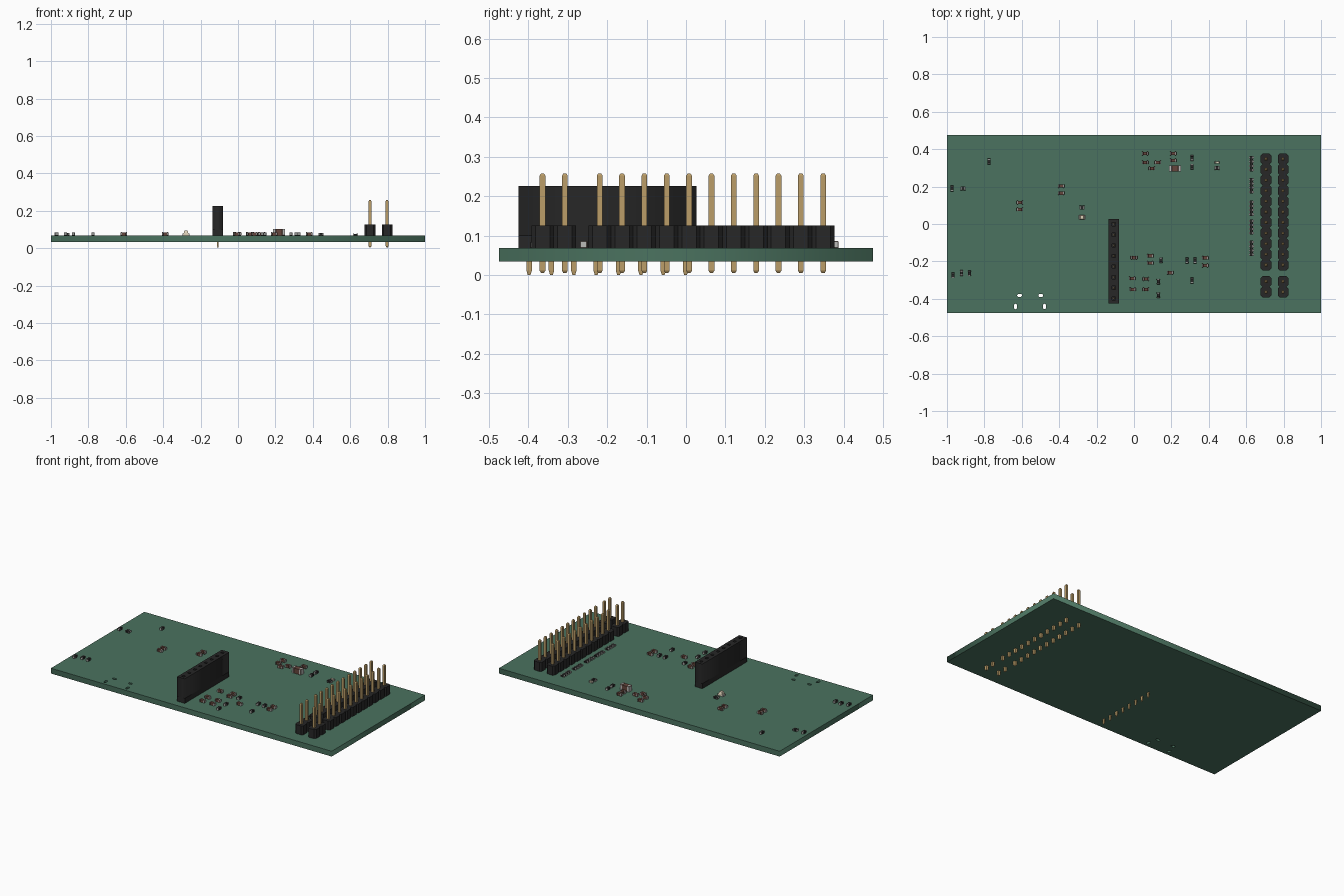
import bpy, bmesh, math
from mathutils import Matrix, Vector

if "Cube" in bpy.data.objects:
    bpy.data.objects.remove(bpy.data.objects["Cube"])

PITCH = 0.0567
TOP, BOTTOM = 0.068, 0.034


def mat(name, r, g, b):
    m = bpy.data.materials.new(name)
    m.diffuse_color = (r, g, b, 1)
    m.use_nodes = True
    m.node_tree.nodes["Principled BSDF"].inputs["Base Color"].default_value = m.diffuse_color
    return m


GREEN = mat("board_green", 0.07, 0.17, 0.115)
BLACK = mat("plastic_black", 0.02, 0.02, 0.02)
GOLD = mat("pin_gold", 0.5, 0.34, 0.14)
METAL = mat("terminal_metal", 0.5, 0.5, 0.48)
BROWN = mat("ceramic_brown", 0.13, 0.06, 0.045)
CREAM = mat("lens_cream", 0.75, 0.66, 0.5)


def finish(name, bm, mats, loc=(0, 0, 0), angle=0):
    bmesh.ops.recalc_face_normals(bm, faces=bm.faces)
    me = bpy.data.meshes.new(name)
    bm.to_mesh(me)
    bm.free()
    for m in mats:
        me.materials.append(m)
    ob = bpy.data.objects.new(name, me)
    ob.location = loc
    ob.rotation_euler.z = angle
    bpy.context.collection.objects.link(ob)
    return ob


def box(bm, x, y, z0, z1, w, d, slot=0, bevel=0):
    m = Matrix.Translation((x, y, (z0 + z1) / 2)) @ Matrix.Diagonal((w, d, z1 - z0, 1))
    vs = bmesh.ops.create_cube(bm, size=1, matrix=m)["verts"]
    for f in {f for v in vs for f in v.link_faces}:
        f.material_index = slot
    if bevel:
        edges = list({e for v in vs for e in v.link_edges})
        bmesh.ops.bevel(bm, geom=edges, offset=bevel, segments=1, affect="EDGES")


def loft(bm, rings, slot=0):
    """Skin a stack of rings with matching point counts and cap both ends."""
    vr = [[bm.verts.new(p) for p in r] for r in rings]
    n = len(vr[0])
    faces = [bm.faces.new(vr[0][::-1]), bm.faces.new(vr[-1])]
    for a, b in zip(vr, vr[1:]):
        faces += [bm.faces.new((a[i], a[(i + 1) % n], b[(i + 1) % n], b[i])) for i in range(n)]
    for f in faces:
        f.material_index = slot


def rect(x, y, w, d):
    return [(x + sx * w / 2, y + sy * d / 2) for sx, sy in ((-1, -1), (1, -1), (1, 1), (-1, 1))]


def pin(bm, x, y, z0, z1, w, d, tip=0.006):
    # square post with tapered ends
    rings = [(z0, 0.5), (z0 + tip, 1), (z1 - tip, 1), (z1, 0.5)]
    loft(bm, [[(*p, z) for p in rect(x, y, w * s, d * s)] for z, s in rings])


def slot_outline(x, y, w, d, n=6):
    # stadium-shaped hole
    r = min(w, d) / 2
    ax = Vector((w / 2 - r, 0)) if w > d else Vector((0, d / 2 - r))
    base = -math.pi / 2 if w > d else 0
    pts = []
    for k, s in enumerate((1, -1)):
        for i in range(n + 1):
            a = base + math.pi * (k + i / n)
            pts.append((x + s * ax.x + r * math.cos(a), y + s * ax.y + r * math.sin(a)))
    return pts


def plate(name, loops, z0, z1, material):
    # flat outline with holes, extruded
    cu = bpy.data.curves.new(name, "CURVE")
    cu.dimensions, cu.fill_mode, cu.extrude = "2D", "BOTH", (z1 - z0) / 2
    for loop in loops:
        sp = cu.splines.new("POLY")
        sp.points.add(len(loop) - 1)
        for p, co in zip(sp.points, loop):
            p.co = (*co, 0, 1)
        sp.use_cyclic_u = True
    cu.materials.append(material)
    ob = bpy.data.objects.new(name, cu)
    ob.location.z = (z0 + z1) / 2
    bpy.context.collection.objects.link(ob)
    bpy.ops.object.select_all(action="DESELECT")
    ob.select_set(True)
    bpy.context.view_layer.objects.active = ob
    bpy.ops.object.convert(target="MESH")


# Circuit board with four mounting slots
holes = [(-0.612, -0.382, 0.026, 0.016), (-0.499, -0.382, 0.026, 0.016),
         (-0.633, -0.441, 0.016, 0.030), (-0.478, -0.441, 0.016, 0.030)]
plate("circuit_board", [rect(0, 0, 2, 0.95)] + [slot_outline(*h) for h in holes],
      BOTTOM, TOP, GREEN)


# Pin headers: a chamfered black block and gold post for every pin
def pin_header(name, x, y0, count):
    body, posts = bmesh.new(), bmesh.new()
    h, c = PITCH / 2, 0.010
    for i in range(count):
        y = y0 + i * PITCH
        oct_pts = [(-h + c, -h), (h - c, -h), (h, -h + c), (h, h - c),
                   (h - c, h), (-h + c, h), (-h, h - c), (-h, -h + c)]
        loft(body, [[(x + a, y + b, z) for a, b in oct_pts] for z in (TOP, 0.126)])
        pin(posts, x, y, 0.005, 0.258, 0.0145, 0.0145)
    finish(name + "_body", body, [BLACK])
    finish(name + "_pins", posts, [GOLD])


for side, x in (("inner", 0.706), ("outer", 0.797)):
    pin_header(side + "_long_header", x, -0.219, 11)
    pin_header(side + "_short_header", x, -0.364, 2)

# Tall female socket: solid base, perforated upper block, flat solder tails
SX, SY = -0.108, -0.1995
ys = [-0.398 + i * PITCH for i in range(8)]
bm = bmesh.new()
box(bm, SX, SY, TOP, 0.10, 0.054, 0.452)
finish("socket_base", bm, [BLACK])
plate("socket_body", [rect(SX, SY, 0.054, 0.452)] + [rect(SX, y, 0.017, 0.017) for y in ys],
      0.10, 0.226, BLACK)
bm = bmesh.new()
for y in ys:
    pin(bm, SX, y, 0.0, 0.105, 0.007, 0.014, 0.012)
finish("socket_tails", bm, [GOLD])


# Surface-mount chips: body between two metal end caps
def chip(name, x, y, vertical, body, l=0.035, w=0.019, h=0.018):
    bm = bmesh.new()
    t = l * 0.24
    box(bm, 0, 0, 0.0008, h * 0.95, l - 2 * t, w * 0.93)
    for s in (-1, 1):
        box(bm, s * (l - t) / 2, 0, 0, h, t, w, 1, 0.0015)
    finish(name, bm, [body, METAL], (x, y, TOP), math.pi / 2 if vertical else 0)


flat_chips = [(-0.61, 0.115), (-0.61, 0.078), (-0.39, 0.203), (-0.39, 0.165),
              (0.059, 0.377), (0.059, 0.329), (0.096, 0.297), (0.128, 0.329),
              (0.209, 0.377), (0.209, 0.340), (0.0, -0.18), (0.086, -0.170),
              (0.086, -0.208), (0.38, -0.181), (0.38, -0.222), (0.193, -0.260),
              (-0.01, -0.291), (0.064, -0.294), (-0.007, -0.350), (0.064, -0.350)]
upright_chips = [(-0.775, 0.334), (-0.973, 0.19), (-0.968, -0.275), (-0.922, -0.262),
                 (-0.880, -0.264), (0.31, 0.353), (0.31, 0.307), (0.144, -0.193),
                 (0.283, -0.195), (0.326, -0.195), (0.13, -0.308), (0.13, -0.380),
                 (0.31, -0.302)]
for i, (x, y) in enumerate(flat_chips):
    chip(f"capacitor_{i + 1}", x, y, False, BROWN)
for i, (x, y) in enumerate(upright_chips):
    chip(f"resistor_{i + 1}", x, y, True, BLACK, 0.030, 0.017, 0.016)
chip("large_capacitor", 0.219, 0.297, False, BROWN, 0.066, 0.034, 0.036)
chip("status_light", 0.444, 0.329, False, CREAM, 0.026, 0.013, 0.012)
for i, (x, y) in enumerate([(0.444, 0.300), (-0.914, 0.19), (-0.278, 0.088)]):
    chip(f"dark_chip_{i + 1}", x, y, False, BLACK, 0.028, 0.022, 0.014)

# Indicator lamp with a tapered lens
bm = bmesh.new()
box(bm, 0, 0, 0, 0.012, 0.028, 0.026)
for s in (-1, 1):
    box(bm, s * 0.016, 0, 0, 0.010, 0.008, 0.026, 1)
loft(bm, [[(*p, z) for p in rect(0, 0, a, a)] for z, a in ((0.012, 0.025), (0.026, 0.017))])
finish("indicator_lamp", bm, [CREAM, METAL], (-0.278, 0.036, TOP))

# Resistor arrays beside the headers: four terminal pairs each
for k, y in enumerate((0.322, 0.205, 0.085, -0.016, -0.13)):
    bm = bmesh.new()
    box(bm, 0, 0, 0.001, 0.009, 0.018, 0.082)
    for i in range(4):
        for s in (-1, 1):
            box(bm, s * 0.0095, (i - 1.5) * 0.022, 0, 0.010, 0.006, 0.011, 1)
    finish(f"resistor_array_{k + 1}", bm, [BLACK, METAL], (0.628, y, TOP))
